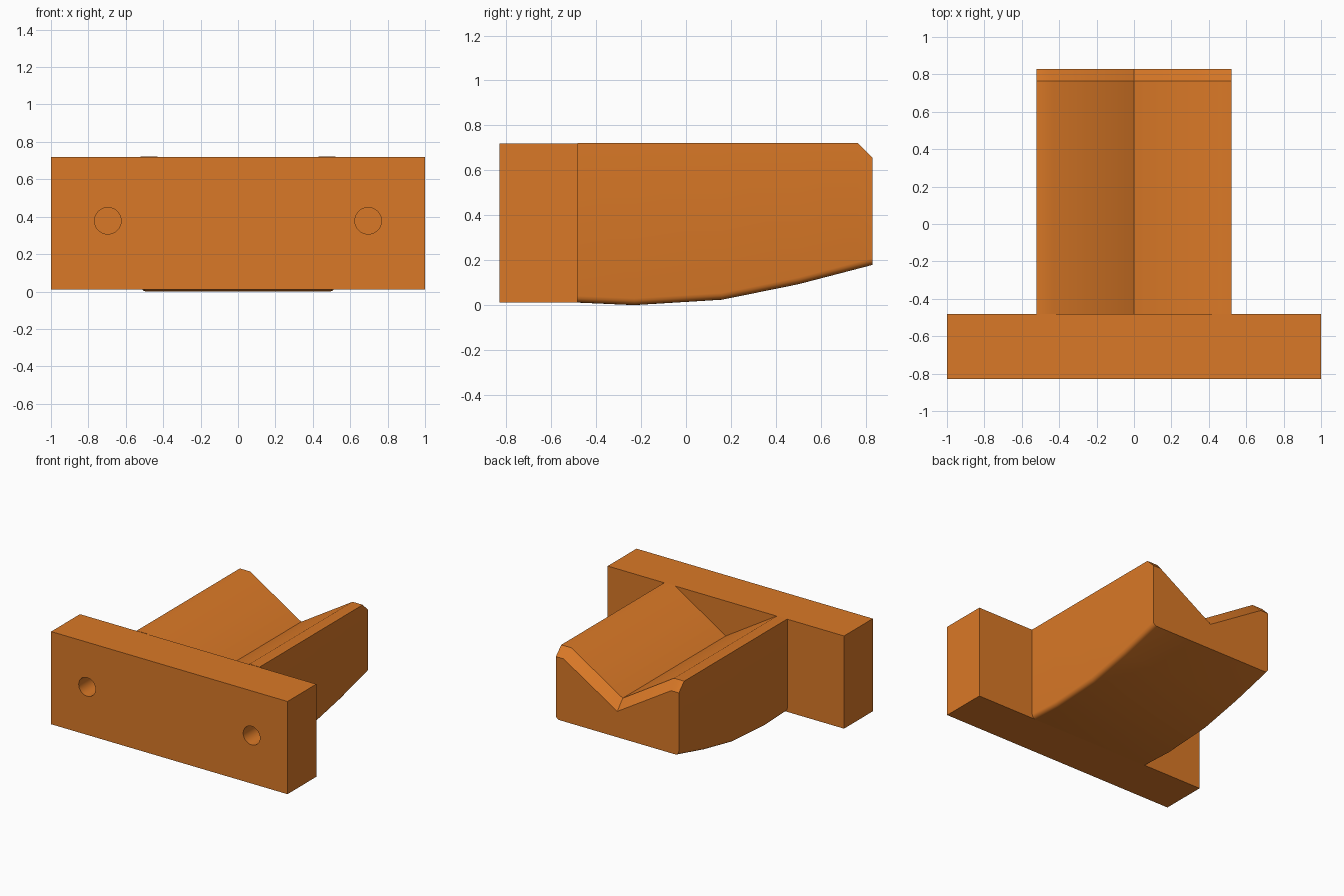
import bpy, bmesh
from math import cos, sin, pi, radians
from mathutils import Matrix, Vector

if "Cube" in bpy.data.objects:
    bpy.data.objects.remove(bpy.data.objects["Cube"])

orange = bpy.data.materials.new("orange")
orange.diffuse_color = (0.70, 0.19, 0.02, 1)
orange.use_nodes = True
orange.node_tree.nodes["Principled BSDF"].inputs["Base Color"].default_value = orange.diffuse_color


def make_object(name, bm):
    bmesh.ops.recalc_face_normals(bm, faces=bm.faces)
    mesh = bpy.data.meshes.new(name)
    bm.to_mesh(mesh)
    bm.free()
    obj = bpy.data.objects.new(name, mesh)
    bpy.context.collection.objects.link(obj)
    return obj


def activate(obj):
    bpy.ops.object.select_all(action='DESELECT')
    obj.select_set(True)
    bpy.context.view_layer.objects.active = obj


def finish(obj):
    obj.data.materials.clear()
    obj.data.materials.append(orange)
    activate(obj)
    bpy.ops.object.shade_smooth_by_angle(angle=radians(35))


# Mounting plate
bm = bmesh.new()
bmesh.ops.create_cube(bm, size=1, matrix=Matrix.Translation((0, -0.656, 0.3655))
                      @ Matrix.Diagonal((2, 0.348, 0.709, 1)))
plate = make_object("mounting_plate", bm)

# Blind screw holes in the front of the plate
HOLE_DEPTH = 0.25
bm = bmesh.new()
for side in (-1, 1):
    bmesh.ops.create_cone(bm, cap_ends=True, segments=48, radius1=0.071, radius2=0.071,
                          depth=2 * HOLE_DEPTH,
                          matrix=Matrix.Translation((side * 0.696, -0.83, 0.378))
                          @ Matrix.Rotation(pi / 2, 4, 'X'))
cutter = make_object("hole_cutter", bm)
cutter.hide_render = True
boolean = plate.modifiers.new("holes", 'BOOLEAN')
boolean.operation = 'DIFFERENCE'
boolean.solver = 'EXACT'
boolean.object = cutter
activate(plate)
bpy.ops.object.modifier_apply(modifier=boolean.name)
bpy.data.objects.remove(cutter, do_unlink=True)
finish(plate)

# Cradle arm: V-grooved cross-section lofted along a curved underside
HALF, RADIUS, STEPS = 0.52, 0.03, 4


def cross_section(y, bottom, top, valley, rim):
    half = [(rim, top), (HALF, top)]
    for i in range(STEPS + 1):
        a = i / STEPS * pi / 2
        half.append((HALF - RADIUS + RADIUS * cos(a), bottom + RADIUS - RADIUS * sin(a)))
    points = [(0, valley)] + half + [(-x, z) for x, z in reversed(half)]
    return [Vector((x, y, z)) for x, z in points]


# y, underside height, top, groove bottom, groove rim; the last station is the chamfer
stations = [(-0.482, 0.011, 0.722, 0.453, 0.434),
            (-0.23, 0.000, 0.722, 0.453, 0.434),
            (0.16, 0.024, 0.722, 0.453, 0.434),
            (0.50, 0.093, 0.722, 0.453, 0.434),
            (0.765, 0.162, 0.722, 0.453, 0.434),
            (0.83, 0.179, 0.657, 0.377, 0.455)]
bm = bmesh.new()
# Solid root that sinks into the plate, closing the groove at the plate's back face
rings = [[bm.verts.new(p) for p in cross_section(*s)] for s in stations]
for a, b in zip(rings, rings[1:]):
    for i in range(len(a)):
        j = (i + 1) % len(a)
        bm.faces.new((a[i], a[j], b[j], b[i]))
bm.faces.new(rings[0])
bm.faces.new(rings[-1])
arm = make_object("cradle_arm", bm)
finish(arm)
